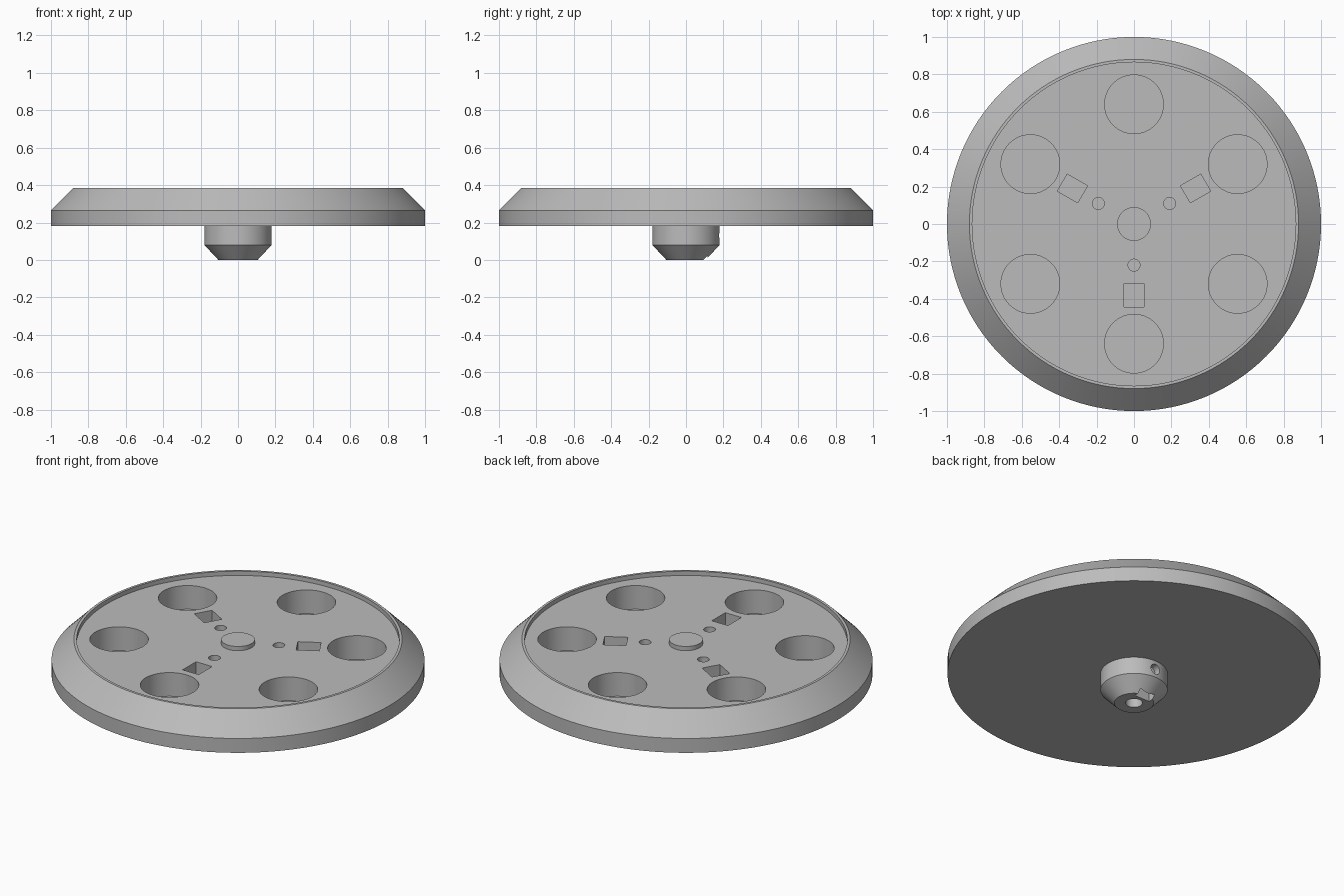
import bpy, bmesh, math
from mathutils import Matrix, Vector

cube = bpy.data.objects.get("Cube")
if cube:
    bpy.data.objects.remove(cube)

grey = bpy.data.materials.new("plain grey")
grey.use_nodes = True
colour = (0.5, 0.5, 0.5, 1)
grey.diffuse_color = colour
grey.node_tree.nodes["Principled BSDF"].inputs["Base Color"].default_value = colour

FLOOR, RIM, BASE = 0.36, 0.385, 0.18


def make_object(name, bm):
    bmesh.ops.recalc_face_normals(bm, faces=bm.faces)
    mesh = bpy.data.meshes.new(name)
    bm.to_mesh(mesh)
    bm.free()
    mesh.materials.append(grey)
    ob = bpy.data.objects.new(name, mesh)
    bpy.context.collection.objects.link(ob)
    return ob


def lathe(name, profile, steps=128):
    bm = bmesh.new()
    verts = [bm.verts.new((r, 0, z)) for r, z in profile]
    edges = [bm.edges.new(pair) for pair in zip(verts, verts[1:])]
    bmesh.ops.spin(bm, geom=verts + edges, axis=(0, 0, 1), cent=(0, 0, 0),
                   angle=math.tau, steps=steps, use_merge=True)
    bmesh.ops.remove_doubles(bm, verts=bm.verts, dist=1e-5)
    return make_object(name, bm)


def polar(radius, degrees, z):
    a = math.radians(degrees)
    return Vector((radius * math.cos(a), radius * math.sin(a), z))


def add_round(bm, radius, centre, depth, turn=Matrix(), segments=48):
    bmesh.ops.create_cone(bm, cap_ends=True, segments=segments, radius1=radius,
                          radius2=radius, depth=depth,
                          matrix=Matrix.Translation(centre) @ turn)


def add_box(bm, size, centre, degrees):
    turn = Matrix.Rotation(math.radians(degrees), 4, 'Z')
    bmesh.ops.create_cube(bm, size=1, matrix=Matrix.Translation(centre) @ turn
                          @ Matrix.Diagonal((*size, 1)))


# Chamfered disc with recessed top, centre boss, and bored hub below
wheel = lathe("wheel_disc_and_hub", [
    (0, RIM), (0.09, RIM), (0.09, FLOOR), (0.865, FLOOR), (0.865, RIM),
    (0.88, RIM), (1, 0.265), (1, BASE), (0.18, BASE), (0.18, 0.08),
    (0.105, 0), (0.045, 0), (0.045, 0.3), (0, 0.3)])

# Pockets: six large round ones, three small round ones, three square ones
cut = bmesh.new()
for i in range(6):
    add_round(cut, 0.157, polar(0.64, 30 + 60 * i, FLOOR), 0.28, segments=64)
for angle in (30, 150, 270):
    add_round(cut, 0.032, polar(0.22, angle, FLOOR), 0.24, segments=32)
    add_box(cut, (0.125, 0.105, 0.24), polar(0.38, angle, FLOOR), angle)

# Set screw hole through the hub's back and its nut slot from below
add_round(cut, 0.03, Vector((0, 0.19, 0.13)), 0.1,
          Matrix.Rotation(math.pi / 2, 4, 'X'), 32)
add_box(cut, (0.05, 0.1, 0.18), Vector((0, 0.09, 0)), 90)
cutter = make_object("pocket_cutter", cut)
cutter.hide_render = True

mod = wheel.modifiers.new("pockets", 'BOOLEAN')
mod.operation = 'DIFFERENCE'
mod.solver = 'EXACT'
mod.object = cutter
bpy.ops.object.select_all(action='DESELECT')
wheel.select_set(True)
bpy.context.view_layer.objects.active = wheel
bpy.ops.object.modifier_apply(modifier=mod.name)
bpy.data.objects.remove(cutter)
bpy.ops.object.shade_smooth_by_angle(angle=math.radians(30))
